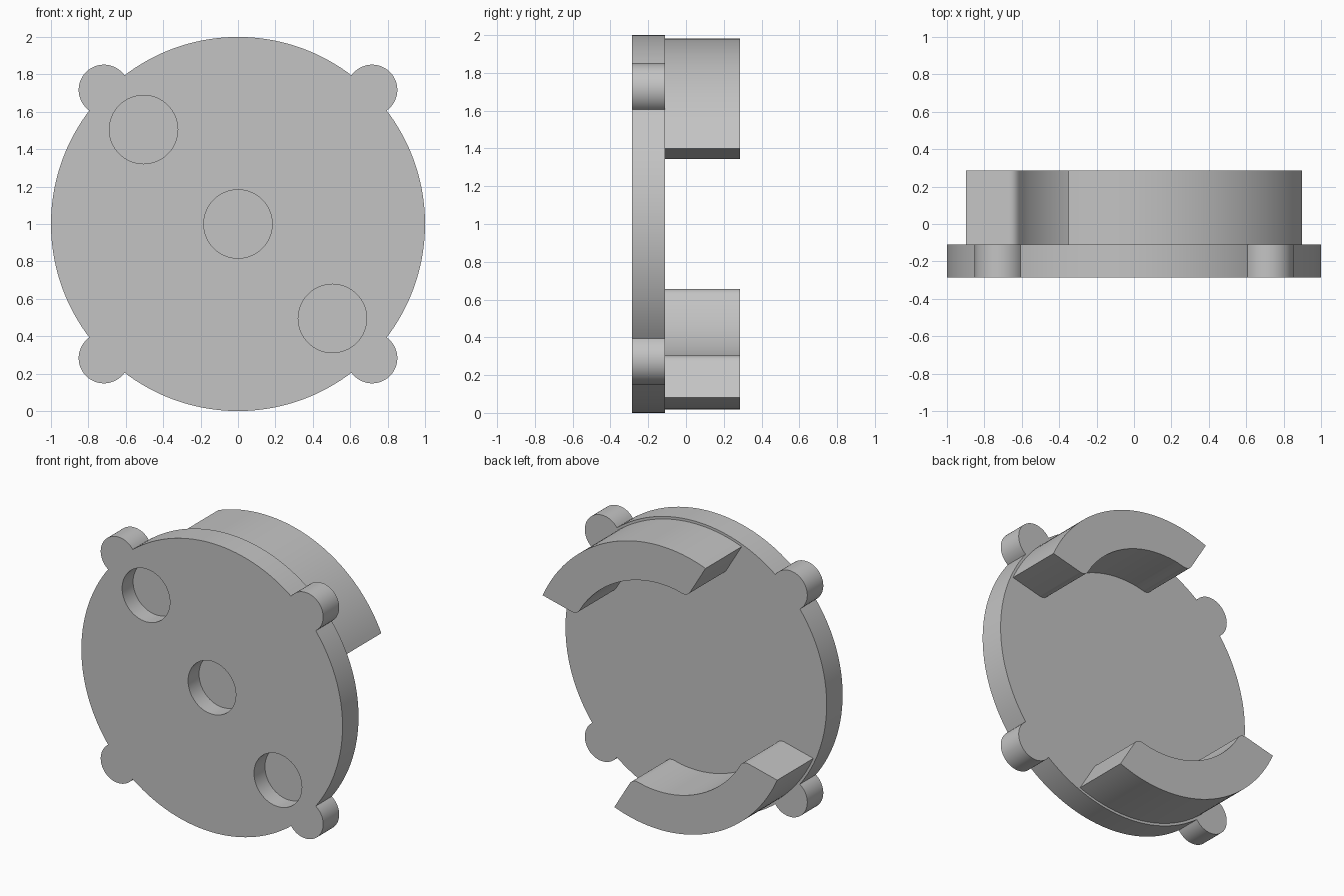
import bpy, bmesh
from math import radians, degrees, cos, sin, acos, atan2, pi
from mathutils import Vector

if "Cube" in bpy.data.objects:
    bpy.data.objects.remove(bpy.data.objects["Cube"])

CENTRE_Z = 1.0
FRONT, BACK, RIM_BACK = -0.285, 0.285, -0.11

grey = bpy.data.materials.new("plain_grey")
grey.use_nodes = True
COLOUR = (0.55, 0.55, 0.55, 1)
grey.diffuse_color = COLOUR
grey.node_tree.nodes["Principled BSDF"].inputs["Base Color"].default_value = COLOUR


def arc(centre, radius, start, end, steps):
    """Points on an arc, angles in degrees."""
    angles = [radians(start + (end - start) * i / steps) for i in range(steps + 1)]
    return [Vector((centre[0] + radius * cos(a), centre[1] + radius * sin(a))) for a in angles]


def prism(name, outline, y0, y1):
    """Extrude an x-z outline from y0 to y1."""
    bm = bmesh.new()
    face = bm.faces.new([bm.verts.new((p.x, y0, p.y + CENTRE_Z)) for p in outline])
    ext = bmesh.ops.extrude_face_region(bm, geom=[face])
    moved = [v for v in ext["geom"] if isinstance(v, bmesh.types.BMVert)]
    bmesh.ops.translate(bm, verts=moved, vec=(0, y1 - y0, 0))
    bmesh.ops.recalc_face_normals(bm, faces=bm.faces)
    mesh = bpy.data.meshes.new(name)
    bm.to_mesh(mesh)
    bm.free()
    mesh.materials.append(grey)
    obj = bpy.data.objects.new(name, mesh)
    bpy.context.collection.objects.link(obj)
    return obj


def activate(obj):
    bpy.ops.object.select_all(action="DESELECT")
    obj.select_set(True)
    bpy.context.view_layer.objects.active = obj


def smooth(obj):
    activate(obj)
    bpy.ops.object.shade_smooth_by_angle(angle=radians(30))


# Round plate with four lugs in one outline
LUG_DIST, LUG_R = 1.014, 0.135
meet = degrees(acos((1 + LUG_DIST**2 - LUG_R**2) / (2 * LUG_DIST)))
rim_point = Vector((cos(radians(meet)), sin(radians(meet))))
lug_half = degrees(atan2(rim_point.y, rim_point.x - LUG_DIST))
outline = []
for k in range(4):
    mid = 45 + 90 * k
    lug_centre = (LUG_DIST * cos(radians(mid)), LUG_DIST * sin(radians(mid)))
    outline += arc(lug_centre, LUG_R, mid - lug_half, mid + lug_half, 28)[:-1]
    outline += arc((0, 0), 1, mid + meet, mid + 90 - meet, 40)[:-1]
plate = prism("round_plate", outline, FRONT, RIM_BACK)

# Three blind holes on the diagonal of the front face
HOLE_DEPTH = 0.12
for offset in (-0.505, 0, 0.505):
    hole = arc((offset, -offset), 0.183, 0, 360, 64)[:-1]
    cutter = prism("hole_cutter", hole, FRONT - 0.1, FRONT + HOLE_DEPTH)
    cutter.hide_render = True
    activate(plate)
    mod = plate.modifiers.new("hole", "BOOLEAN")
    mod.operation, mod.solver, mod.object = "DIFFERENCE", "EXACT", cutter
    bpy.ops.object.modifier_apply(modifier=mod.name)
    bpy.data.objects.remove(cutter)
smooth(plate)


# Curved jaws: ring segments with flared ends and rounded inner corners
OUTER, INNER, FILLET = 0.983, 0.72, 0.045
MIDDLE, OUTER_HALF, INNER_HALF = 67.4, 43.4, 39.6


def rounded_corner(corner, before, after, steps=8):
    a = corner + (before - corner).normalized() * FILLET
    b = corner + (after - corner).normalized() * FILLET
    ts = [i / steps for i in range(steps + 1)]
    return [a * (1 - t)**2 + corner * 2 * t * (1 - t) + b * t * t for t in ts]


def jaw(name, mid):
    outer = arc((0, 0), OUTER, mid - OUTER_HALF, mid + OUTER_HALF, 40)
    inner = arc((0, 0), INNER, mid + INNER_HALF, mid - INNER_HALF, 40)
    trim = 4
    points = outer + rounded_corner(inner[0], outer[-1], inner[trim])
    points += inner[trim:-trim]
    points += rounded_corner(inner[-1], inner[-1 - trim], outer[0])
    smooth(prism(name, points, RIM_BACK, BACK))


jaw("upper_jaw", MIDDLE)
jaw("lower_jaw", MIDDLE + 180)
